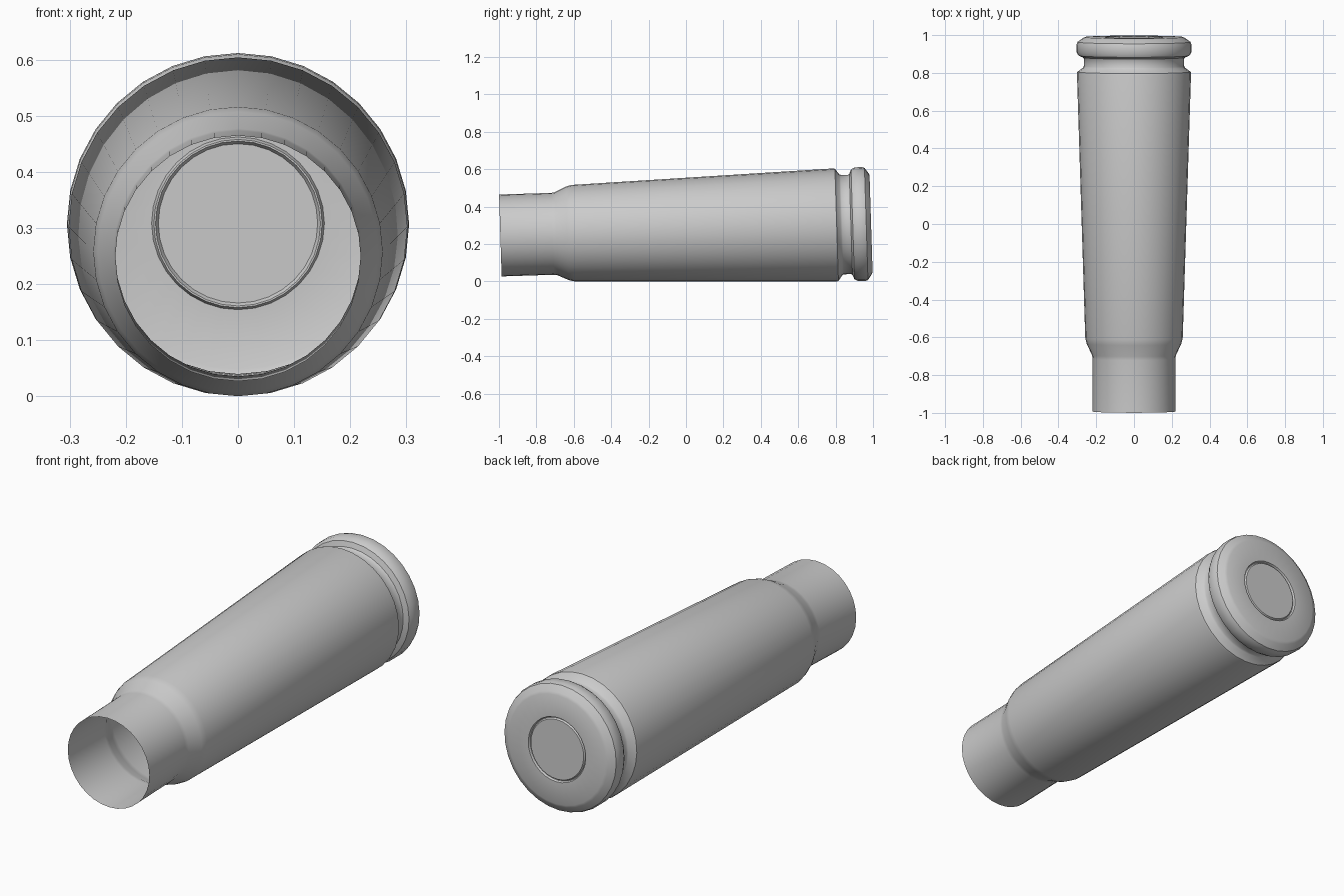
import bpy, bmesh, math
from mathutils import Matrix, Vector

if "Cube" in bpy.data.objects:
    bpy.data.objects.remove(bpy.data.objects["Cube"])

SIDES = 32
TILT = math.atan(0.0315)   # lies on its tapered side, so the axis leans


def lathe(name, profile):
    """Revolve (position along y, radius) pairs; a radius of 0 closes the end."""
    bm = bmesh.new()
    rings = []
    for y, r in profile:
        if r == 0:
            rings.append([bm.verts.new((0, y, 0))] * SIDES)
        else:
            rings.append([bm.verts.new((r * math.sin(a), y, r * math.cos(a)))
                          for a in (2 * math.pi * i / SIDES for i in range(SIDES))])
    for a, b in zip(rings, rings[1:]):
        for i in range(SIDES):
            j = (i + 1) % SIDES
            quad = [a[i], a[j], b[j], b[i]]
            bm.faces.new(list(dict.fromkeys(quad)))
    # outward normals: the closed head must face +y
    bm.normal_update()
    head = max(bm.faces, key=lambda f: f.calc_center_median().y)
    if head.normal.y < 0:
        bmesh.ops.reverse_faces(bm, faces=bm.faces)
    me = bpy.data.meshes.new(name)
    bm.to_mesh(me)
    bm.free()
    ob = bpy.data.objects.new(name, me)
    bpy.context.collection.objects.link(ob)
    bpy.context.view_layer.objects.active = ob
    ob.select_set(True)
    bpy.ops.object.shade_smooth_by_angle(angle=math.radians(35))
    return ob


# thin open shell: neck, shoulder, tapered body, groove, rim, head with recessed ring
profile = [
    (-0.993, 0.219), (-0.715, 0.219), (-0.695, 0.222),
    (-0.635, 0.250), (-0.605, 0.258),
    (0.797, 0.302), (0.806, 0.300), (0.828, 0.270), (0.836, 0.266),
    (0.874, 0.265), (0.882, 0.270), (0.892, 0.294), (0.910, 0.304),
    (0.948, 0.305), (0.964, 0.300), (0.984, 0.272), (0.990, 0.260),
    (0.990, 0.154), (0.980, 0.150), (0.980, 0.147), (0.988, 0.142), (0.988, 0),
]
casing = lathe("casing", profile)
casing.data.transform(Matrix.Translation(Vector((0, 0, 0.277))) @ Matrix.Rotation(TILT, 4, 'X'))
